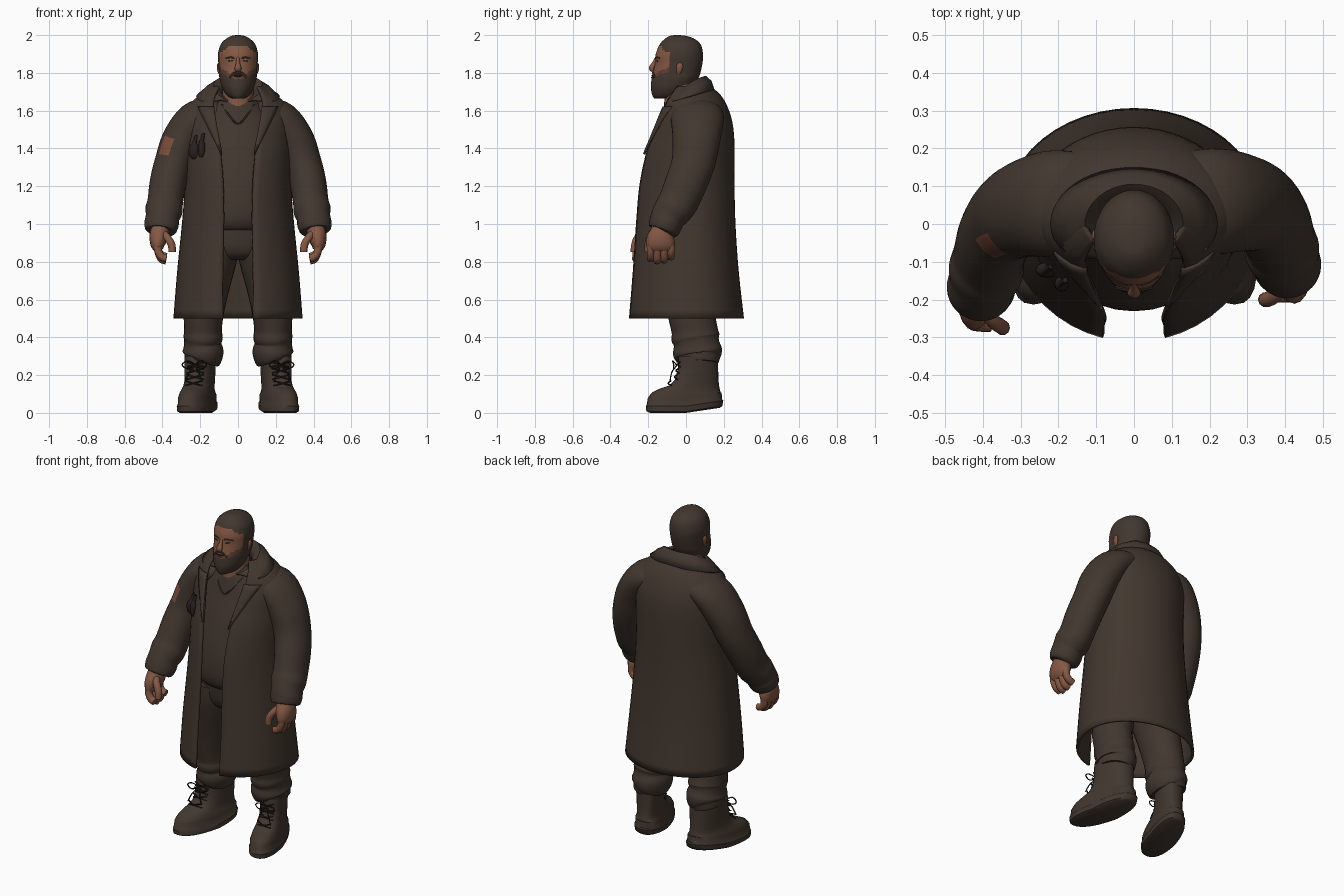
import bpy, bmesh, math
from mathutils import Vector

cube = bpy.data.objects.get("Cube")
if cube:
    bpy.data.objects.remove(cube)


def material(name, rgb):
    m = bpy.data.materials.new(name)
    m.use_nodes = True
    m.diffuse_color = (*rgb, 1)
    m.node_tree.nodes["Principled BSDF"].inputs["Base Color"].default_value = (*rgb, 1)
    return m


BROWN = material("dark brown cloth", (.054, .038, .028))
SKIN = material("skin", (.235, .098, .058))
STUBBLE = material("stubble", (.12, .048, .032))
PATCH = material("rust patch", (.205, .075, .046))
DARK = material("near black", (.02, .015, .012))
made = []


def smooth(rows, n):
    """Catmull-Rom resampling of a list of number tuples, n steps per span."""
    out = []
    for i in range(len(rows) - 1):
        a, b, c, d = rows[max(i - 1, 0)], rows[i], rows[i + 1], rows[min(i + 2, len(rows) - 1)]
        for k in range(n):
            t = k / n
            out.append(tuple(q + t / 2 * (r - p + t * (2*p - 5*q + 4*r - s + t * (3*(q - r) + s - p)))
                             for p, q, r, s in zip(a, b, c, d)))
    return out + [rows[-1]]


def loft(name, rows, mats=(BROWN,), closed=True, rule=None, thick=0):
    """Skin a grid of point rows; closed rows are capped at both ends."""
    bm = bmesh.new()
    grid = [[bm.verts.new(p) for p in row] for row in rows]
    n = len(grid[0])
    for r, s in zip(grid, grid[1:]):
        for i in range(n if closed else n - 1):
            j = (i + 1) % n
            bm.faces.new((r[i], r[j], s[j], s[i]))
    if closed:
        bm.faces.new(grid[0])
        bm.faces.new(grid[-1])
    bmesh.ops.recalc_face_normals(bm, faces=bm.faces)
    if rule:
        for f in bm.faces:
            f.material_index = rule(f.calc_center_median(), f.normal)
    mesh = bpy.data.meshes.new(name)
    bm.to_mesh(mesh)
    bm.free()
    ob = bpy.data.objects.new(name, mesh)
    bpy.context.collection.objects.link(ob)
    for m in mats:
        mesh.materials.append(m)
    if thick:
        mod = ob.modifiers.new("thickness", "SOLIDIFY")
        mod.thickness, mod.offset = thick, 0
    made.append(ob)


def at(level, t, power=1):
    """Point at angle t on an egg-shaped ring (z, half width, front y, side y, back y)."""
    z, w, front, side, back = level
    c, s = (math.copysign(abs(v) ** power, v) for v in (math.cos(t), math.sin(t)))
    return Vector((w * c, side + s * (back - side if s > 0 else side - front), z))


def ring(level, n=32, power=1):
    return [at(level, math.tau * i / n, power) for i in range(n)]


def level_at(levels, z):
    for a, b in zip(levels, levels[1:]):
        if a[0] <= z <= b[0]:
            f = (z - a[0]) / (b[0] - a[0])
            return tuple(p + f * (q - p) for p, q in zip(a, b))
    return levels[-1]


def front_point(levels, x, z, lift=0):
    lv = level_at(levels, z)
    p = at(lv[:5], -math.acos(max(-1, min(1, x / lv[1]))))
    p.y -= lift
    return p


def tube(name, path, mats=(BROWN,), n=12, warp=lambda p: p, rule=None):
    """Elliptical tube along (x, y, z, x radius, y radius) stations."""
    pts = [Vector(p[:3]) for p in path]
    rows = []
    for i, p in enumerate(path):
        d = (pts[min(i + 1, len(pts) - 1)] - pts[max(i - 1, 0)]).normalized()
        u = d.cross(Vector((1, 0, 0) if abs(d.y) > .8 else (0, 1, 0))).normalized()
        v = u.cross(d)
        rows.append([warp(pts[i] + u * p[3] * math.cos(math.tau * k / n)
                          + v * p[4] * math.sin(math.tau * k / n)) for k in range(n)])
    loft(name, rows, mats, rule=rule)


def cord(name, points, radius, mat=DARK, warp=lambda p: p, n=6):
    path = [(*p, radius, radius) for p in points]
    tube(name, smooth(path, 4), (mat,), n, warp)


# Long coat: open-front shell, last number is the half gap of the opening
coat = smooth([(.50, .335, -.305, .03, .30, .08), (.75, .315, -.285, .02, .272, .08),
               (1.0, .29, -.268, .02, .255, .075), (1.2, .275, -.252, .02, .25, .078),
               (1.36, .275, -.222, .02, .25, .09), (1.46, .275, -.19, .03, .248, .105),
               (1.55, .275, -.158, .03, .236, .12), (1.63, .25, -.128, .03, .208, .13),
               (1.685, .185, -.105, .03, .172, .12), (1.725, .13, -.08, .02, .12, .10)], 4)
rows = []
for lv in coat:
    t0 = -math.acos(lv[5] / lv[1])
    rows.append([at(lv[:5], t0 + (math.pi - 2 * t0) * i / 44) for i in range(45)])
loft("coat", rows, closed=False, thick=.014)

# Turned-down collar whose outer corners point to the shoulders
rows = []
for w, front, back, top, drop, start in ((.085, -.10, .06, 1.71, .05, 60), (.108, -.11, .08, 1.757, .12, 60),
                                         (.13, -.115, .105, 1.778, .135, 56), (.17, -.125, .13, 1.755, .13, 44),
                                         (.218, -.132, .146, 1.705, .088, 30)):
    row = []
    for i in range(33):
        t = math.radians(-start + (180 + 2 * start) * i / 32)
        p = at((0, w, front, 0, back), t)
        p.z = top - drop * ((1 - math.sin(t)) / 2) ** 1.4
        row.append(p)
    rows.append(row)
loft("collar", rows, closed=False, thick=.012)

# Lapels folded back along the opening
for s, side in ((1, "left"), (-1, "right")):
    rows = []
    for i in range(9):
        f = i / 8
        z = 1.37 + .25 * f
        gap = level_at(coat, z)[5]
        row = [front_point(coat, gap - .004 + .085 * f * k / 4, z, .009 + .007 * math.sin(k / 4 * 3)) for k in range(5)]
        rows.append([(p.x * s, p.y, p.z) for p in row])
    loft(side + "_lapel", rows, closed=False, thick=.009)

# Pullover with a belly that hangs over the trousers
shirt = smooth([(.965, .20, -.18, 0, .17), (.985, .23, -.208, 0, .2), (1.05, .245, -.23, 0, .21),
                (1.2, .245, -.222, 0, .21), (1.4, .235, -.178, .02, .2), (1.52, .21, -.14, .02, .18),
                (1.6, .15, -.122, 0, .14), (1.65, .1, -.11, -.02, .09)], 3)
loft("pullover", [ring(l) for l in shirt])
neckline = [front_point(shirt, x, z, -.001) for x, z in
            ((-.085, 1.635), (-.05, 1.58), (0, 1.53), (.05, 1.58), (.085, 1.635))]
cord("neckline", neckline, .005, BROWN)

# Trouser seat
seat = smooth([(.81, .15, -.11, .0, .14), (.835, .2, -.15, 0, .17), (.89, .23, -.175, 0, .19),
               (1.0, .23, -.19, 0, .19)], 3)
loft("trouser_seat", [ring(l) for l in seat])

# Neck and head, hair and beard coloured by region
neck = smooth([(1.58, .1, -.118, -.03, .07), (1.65, .085, -.115, -.03, .055), (1.78, .08, -.11, -.03, .05)], 3)
loft("neck", [ring(l) for l in neck], (SKIN,))
head = smooth([(1.665, .03, -.168, -.115, -.06), (1.68, .058, -.178, -.09, -.02), (1.72, .084, -.186, -.07, .035),
               (1.77, .098, -.182, -.05, .065), (1.80, .1, -.174, -.045, .076), (1.85, .104, -.164, -.04, .087),
               (1.90, .106, -.160, -.04, .09), (1.95, .092, -.140, -.04, .078), (1.98, .064, -.112, -.04, .045),
               (1.996, .033, -.085, -.045, .0), (2.0, .006, -.055, -.048, -.04)], 5)


def head_colour(c, normal):
    x = abs(c.x)
    line = 1.768 + max(0, x - .035) * .6
    if c.z > 1.938 - max(0, x - .05) * .7 or c.y > -.09 or c.z < line:
        return 0
    return 2 if c.z < line + .022 and x > .02 else 1


loft("head", [ring(l, 64) for l in head], (BROWN, SKIN, STUBBLE), rule=head_colour)
tube("nose", smooth([(0, -.153, 1.885, .008, .008), (0, -.169, 1.85, .011, .012),
                     (0, -.182, 1.825, .018, .015), (0, -.174, 1.81, .014, .008)], 3), (SKIN,))
for s, side in ((1, "left"), (-1, "right")):
    for part, mat, r, pts in (
            ("eyebrow", BROWN, .004, ((.018, 1.878), (.04, 1.882), (.065, 1.876))),
            ("eye", DARK, .003, ((.028, 1.862), (.04, 1.863), (.05, 1.861))),
            ("moustache", BROWN, .007, ((0, 1.802), (.025, 1.796), (.045, 1.775)))):
        cord(side + "_" + part, [front_point(head, x * s, z) for x, z in pts], r, mat)
    tube(side + "_ear", smooth([(.098 * s, -.04, 1.795, .004, .008), (.102 * s, -.036, 1.815, .008, .015),
                                (.105 * s, -.033, 1.838, .007, .017), (.102 * s, -.033, 1.852, .004, .008)], 3), (SKIN,))
cord("mouth", [front_point(head, x, 1.786) for x in (-.022, 0, .022)], .005, DARK)
cord("lower_lip", [front_point(head, x, 1.776) for x in (-.014, 0, .014)], .004, STUBBLE)

# Arms, hands, legs and boots for both sides
for s, side in ((1, "left"), (-1, "right")):
    def limb(p):
        # the right arm swings slightly further forward
        swing = .065 * max(0, 1.62 - p.z) / .67 if s < 0 else 0
        return Vector((p.x * s, p.y - swing, p.z))

    def flip(p):
        return Vector((p.x * s, p.y, p.z))

    def patch_rule(c, n):
        return int(s < 0 and 1.36 < c.z < 1.455 and .3 < -n.x < .84 and n.y < 0)

    sleeve = [(.06, .045, 1.595, .055, .12), (.14, .055, 1.59, .075, .135), (.225, .06, 1.555, .096, .14),
              (.298, .055, 1.45, .102, .127), (.342, .04, 1.33, .098, .116), (.370, .002, 1.22, .097, .111),
              (.385, -.04, 1.12, .094, .106), (.392, -.07, 1.075, .099, .101), (.40, -.095, 1.035, .089, .092),
              (.405, -.108, 1.0, .091, .088), (.409, -.12, .965, .081, .08), (.41, -.123, .958, .055, .055)]
    tube(side + "_sleeve", smooth(sleeve, 5), (BROWN, PATCH), 36, limb, patch_rule)

    # Relaxed hand: palm faces the thigh, fingers curl inward
    palm = [(.41, -.125, 1.0, .045, .05), (.413, -.13, .965, .05, .057), (.42, -.135, .93, .049, .072),
            (.425, -.135, .89, .039, .076), (.42, -.135, .862, .024, .068)]
    tube(side + "_palm", smooth(palm, 3), (SKIN,), 16, limb)
    for i, drop in enumerate((0, .012, .008, -.008)):
        y = -.188 + .036 * i
        cord(f"{side}_finger_{i + 1}", [(.425, y, .895), (.424, y, .86), (.406, y, .828 - drop),
                                        (.38, y, .818 - drop)], .0205, SKIN, limb, 10)
    cord(side + "_thumb", [(.40, -.16, .955), (.372, -.19, .925), (.352, -.2, .89), (.348, -.2, .852)],
         .02, SKIN, limb, 10)

    leg = [(.105, -.008, .95, .115, .17), (.122, -.005, .84, .122, .162), (.16, .015, .65, .11, .137),
           (.182, .03, .52, .105, .125), (.185, .045, .44, .1, .122), (.185, .05, .40, .104, .128),
           (.187, .055, .37, .098, .12), (.185, .06, .33, .108, .13), (.188, .064, .298, .104, .125),
           (.195, .066, .278, .092, .112), (.197, .066, .268, .085, .105)]
    tube(side + "_trouser_leg", smooth(leg, 4), n=24, warp=flip)

    def toe_out(p):
        lift = .03 * max(0, p.y) / .2 if p.z < .1 else 0
        return Vector(((p.x + .215 - .24 * p.y) * s, p.y, p.z + lift))

    boot = [(0, .076, -.19, 0, .18), (.008, .09, -.21, 0, .192), (.036, .092, -.213, 0, .198),
            (.042, .087, -.208, 0, .192), (.08, .086, -.202, 0, .188), (.108, .08, -.18, .01, .183),
            (.128, .074, -.14, .02, .178), (.145, .073, -.09, .03, .175), (.175, .073, -.058, .05, .172),
            (.24, .076, -.042, .06, .17), (.3, .078, -.04, .06, .17)]
    loft(side + "_boot", [[toe_out(p) for p in ring(l, 28, .85)] for l in boot])

    # Laces: crossings up the tongue and a loose bow
    for k in range(4):
        z = .145 + .033 * k
        y = level_at(boot, z)[2]
        for d in (1, -1):
            cord(f"{side}_lace_{k}_{d}", [(-.045 * d, y + .012, z), (0, y - .004, z + .012), (.045 * d, y + .01, z + .025)],
                 .004, DARK, toe_out)
    for d in (1, -1):
        cord(f"{side}_bow_{d}", [(0, -.05, .255), (.035 * d, -.07, .275), (.065 * d, -.065, .255),
                                 (.04 * d, -.065, .235), (0, -.05, .25)], .0035, DARK, toe_out)
        cord(f"{side}_lace_end_{d}", [(0, -.05, .25), (.025 * d, -.075, .215), (.045 * d, -.085, .165)],
             .0035, DARK, toe_out)

# Small pouches clipped to the chest
for x, z, r in ((-.23, 1.39, .029), (-.192, 1.4, .018)):
    p = front_point(coat, x, z, .014)
    tube("chest_pouch", smooth([(p.x, p.y, z - .045, .012, .01), (p.x, p.y, z - .025, r, .02), (p.x, p.y, z + .02, r, .02),
                                (p.x, p.y, z + .038, .012, .01), (p.x + .01, p.y + .01, z + .08, .007, .007)], 3), (DARK,))

bpy.ops.object.select_all(action="DESELECT")
for ob in made:
    ob.select_set(True)
bpy.context.view_layer.objects.active = made[0]
bpy.ops.object.shade_smooth_by_angle(angle=math.radians(42))
